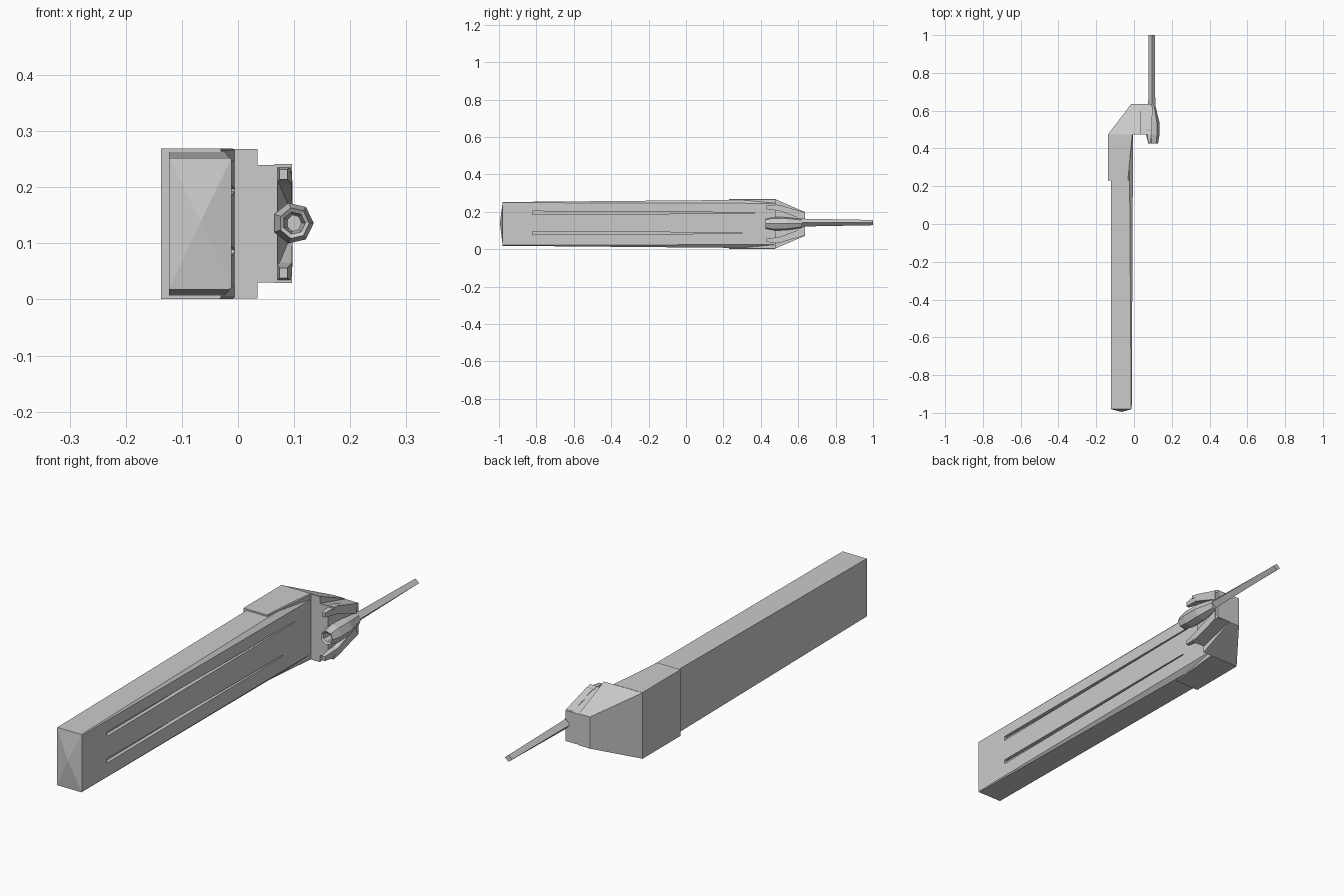
import bpy, bmesh, math

cube = bpy.data.objects.get("Cube")
if cube:
    bpy.data.objects.remove(cube)

grey = bpy.data.materials.new("plain_grey")
grey.use_nodes = True
colour = (0.6, 0.6, 0.6, 1)
grey.diffuse_color = colour
grey.node_tree.nodes["Principled BSDF"].inputs["Base Color"].default_value = colour
MID = 0.135


def loft(name, sections, centre_tip=None):
    """Skin matching rings of points, closing both ends."""
    bm = bmesh.new()
    rings = [[bm.verts.new(p) for p in s] for s in sections]
    n = len(rings[0])
    for a, b in zip(rings, rings[1:]):
        for i in range(n):
            j = (i + 1) % n
            bm.faces.new((a[i], a[j], b[j], b[i]))
    if centre_tip:
        tip = bm.verts.new(centre_tip)
        for i in range(n):
            bm.faces.new((rings[0][i], rings[0][(i + 1) % n], tip))
    else:
        bm.faces.new(rings[0])
    bm.faces.new(rings[-1])
    bmesh.ops.recalc_face_normals(bm, faces=bm.faces)
    mesh = bpy.data.meshes.new(name)
    bm.to_mesh(mesh)
    bm.free()
    mesh.materials.append(grey)
    ob = bpy.data.objects.new(name, mesh)
    bpy.context.scene.collection.objects.link(ob)
    return ob


def section(y, x0, x1, half, cut=0.0, mid=MID):
    """Rectangle across y, with its +x corners optionally chamfered."""
    pts = [(x0, -half), (x1 - cut, -half)]
    pts += [(x1, cut - half), (x1, half - cut)] if cut else []
    pts += [(x1 - cut, half), (x0, half)]
    return [(x, y, mid + z) for x, z in pts]


def ring(y, x, z, rx, rz, n=7):
    return [(x + rx * math.cos(math.tau * i / n), y,
             z + rz * math.sin(math.tau * i / n)) for i in range(n)]


# Long bar with a shallow pointed front end
bar = loft("bar", [section(-0.98, -0.123, -0.012, 0.117, 0.003),
                   section(0.48, -0.123, -0.005, 0.13, 0.02)],
           centre_tip=(-0.066, -0.995, 0.14))

# Tapering grooves cut into the bar's side
for label, z, end in (("upper", 0.194, 0.37), ("lower", 0.086, 0.3)):
    cutter = loft(label + "_groove_cutter",
                  [section(-0.82, -0.025, 0.02, 0.009, mid=z),
                   section(end, -0.025, 0.02, 0.002, mid=z)])
    cutter.hide_render = True
    cutter.hide_viewport = True
    mod = bar.modifiers.new(label + "_groove", "BOOLEAN")
    mod.operation = "DIFFERENCE"
    mod.solver = "EXACT"
    mod.object = cutter

# Collar around the back of the bar and the tapered elbow behind it
loft("collar", [section(0.23, -0.137, -0.03, 0.134, 0.003),
                section(0.475, -0.137, -0.006, 0.134, 0.003)])
loft("elbow", [section(0.475, -0.137, 0.035, 0.133),
               section(0.635, -0.015, 0.035, 0.064)])
loft("elbow_cheek", [section(0.475, 0.034, 0.07, 0.105),
                     section(0.635, 0.034, 0.095, 0.062)])

# Claws converging on the socket
for label, s in (("upper", 1), ("lower", -1)):
    loft(label + "_claw",
         [section(0.43, 0.074, 0.088, 0.009, mid=MID + s * 0.088),
          section(0.5, 0.068, 0.096, 0.016, mid=MID + s * 0.086),
          section(0.62, 0.068, 0.097, 0.02, mid=MID + s * 0.045)])
    loft(label + "_cheek_fin",
         [section(0.475, 0.065, 0.096, 0.006, mid=MID + s * 0.1),
          section(0.63, 0.065, 0.096, 0.006, mid=MID + s * 0.058)])

# Hollow faceted socket: outside, then back in through the bore
loft("socket", [ring(0.53, 0.1, 0.136, 0.013, 0.015),
                ring(0.43, 0.1, 0.136, 0.02, 0.02),
                ring(0.425, 0.1, 0.136, 0.027, 0.028),
                ring(0.47, 0.098, 0.136, 0.037, 0.037),
                ring(0.54, 0.098, 0.136, 0.036, 0.035),
                ring(0.62, 0.095, 0.137, 0.02, 0.024)])

# Thin rear pin
loft("pin", [ring(0.56, 0.094, 0.142, 0.019, 0.022, 4),
             ring(1.0, 0.094, 0.142, 0.017, 0.014, 4)])
